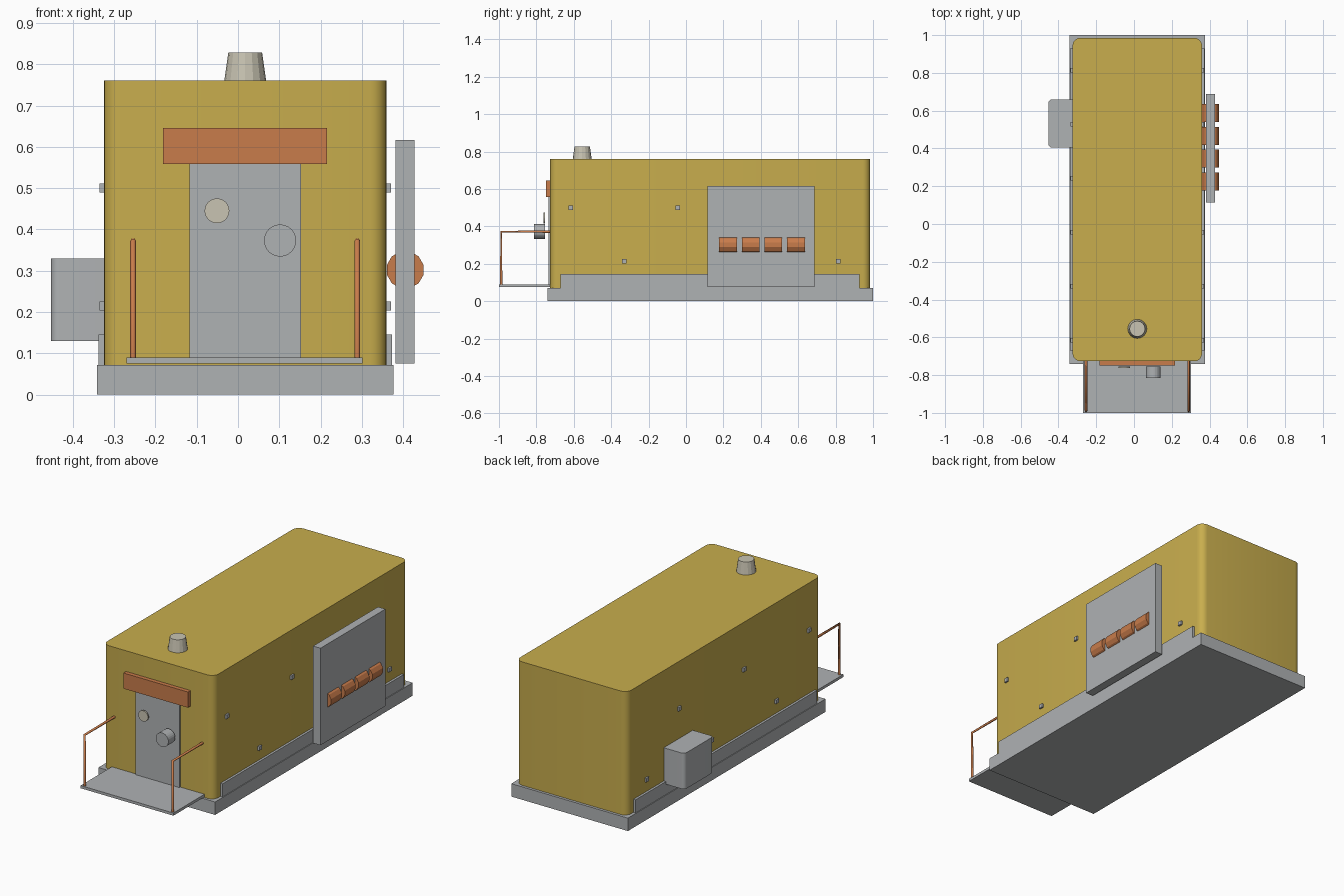
import bpy
import math

cube = bpy.data.objects.get("Cube")
if cube:
    bpy.data.objects.remove(cube, do_unlink=True)

CX = 0.0175  # centre line of the cabin


def material(name, rgb):
    mat = bpy.data.materials.new(name)
    mat.use_nodes = True
    color = (*rgb, 1)
    mat.diffuse_color = color
    mat.node_tree.nodes["Principled BSDF"].inputs["Base Color"].default_value = color
    return mat


yellow = material("yellow_paint", (0.58, 0.42, 0.075))
grey = material("grey_metal", (0.43, 0.445, 0.455))
orange = material("orange_paint", (0.58, 0.2, 0.07))
beige = material("beige_metal", (0.58, 0.55, 0.445))


def finish(obj, name, mat):
    obj.name = name
    obj.data.materials.append(mat)
    return obj


def box(name, mat, x, y, z):
    """Box from its (min, max) range on each axis."""
    ranges = (x, y, z)
    bpy.ops.mesh.primitive_cube_add(size=1, location=[(a + b) / 2 for a, b in ranges])
    obj = bpy.context.object
    obj.scale = [b - a for a, b in ranges]
    bpy.ops.object.transform_apply(location=False, rotation=False, scale=True)
    return finish(obj, name, mat)


def round_upright_edges(obj, radius, test=lambda x: True):
    """Bevel the vertical edges whose x passes the test."""
    weights = obj.data.attributes.new("bevel_weight_edge", "FLOAT", "EDGE")
    for edge in obj.data.edges:
        a, b = (obj.data.vertices[i].co for i in edge.vertices)
        if abs(a.z - b.z) > 0.01 and test(a.x):
            weights.data[edge.index].value = 1
    bevel = obj.modifiers.new("rounded_corners", "BEVEL")
    bevel.limit_method = "WEIGHT"
    bevel.width = radius
    bevel.segments = 5
    bpy.context.view_layer.objects.active = obj
    bpy.ops.object.modifier_apply(modifier=bevel.name)
    bpy.ops.object.shade_smooth_by_angle(angle=math.radians(35))


def cylinder(name, mat, radius, depth, location, rotation=(0, 0, 0), sides=24):
    bpy.ops.mesh.primitive_cylinder_add(vertices=sides, radius=radius, depth=depth,
                                        location=location, rotation=rotation)
    return finish(bpy.context.object, name, mat)


# Plinth, side skirts and cabin shell
box("plinth", grey, (-0.342, 0.377), (-0.74, 1), (0, 0.072))
for side, x in (("left", (0.33, 0.373)), ("right", (-0.338, -0.295))):
    box(side + "_skirt", grey, x, (-0.67, 0.928), (0.06, 0.145))
cabin = box("cabin", yellow, (-0.325, 0.36), (-0.726, 0.985), (0.072, 0.76))
round_upright_edges(cabin, 0.04)

# Entrance: deck, door, header board and door fittings
box("entrance_deck", grey, (-0.27, 0.302), (-1, -0.726), (0.075, 0.09))
box("door", grey, (-0.118, 0.153), (-0.734, -0.72), (0.09, 0.56))
box("header_board", orange, (-0.182, 0.216), (-0.749, -0.726), (0.558, 0.645))
facing = (math.pi / 2, 0, 0)
cylinder("door_window", beige, 0.03, 0.008, (-0.051, -0.759, 0.445), facing)
cylinder("door_lamp", grey, 0.039, 0.06, (0.102, -0.784, 0.373), facing)

# Hand rails on both sides of the deck
for side, x in (("left", 0.289), ("right", -0.254)):
    curve = bpy.data.curves.new(side + "_rail", "CURVE")
    curve.dimensions = "3D"
    curve.bevel_depth = 0.007
    curve.bevel_resolution = 1
    curve.use_fill_caps = True
    spline = curve.splines.new("POLY")
    path = [(x, -0.988, 0.088), (x, -0.988, 0.372), (x, -0.726, 0.372)]
    spline.points.add(len(path) - 1)
    for point, co in zip(spline.points, path):
        point.co = (*co, 1)
    rail = bpy.data.objects.new(side + "_rail", curve)
    bpy.context.collection.objects.link(rail)
    finish(rail, side + "_rail", orange)

# Tapered roof vent
bpy.ops.mesh.primitive_cone_add(vertices=16, radius1=0.051, radius2=0.041, depth=0.07,
                                location=(CX, -0.555, 0.793))
finish(bpy.context.object, "roof_vent", beige)

# Side panel with its row of rollers
box("side_panel", grey, (0.382, 0.428), (0.115, 0.687), (0.075, 0.616))
for i in range(4):
    roller = cylinder(f"roller_{i + 1}", orange, 0.046, 0.095,
                      (0.405, 0.225 + 0.121 * i, 0.302), facing, sides=12)
    roller.rotation_euler.y = math.radians(15)

# Equipment box on the other side
unit = box("equipment_box", grey, (-0.453, -0.32), (0.404, 0.66), (0.13, 0.33))
round_upright_edges(unit, 0.02, lambda x: x < 0)

# Wall studs in a zigzag along both sides
for side, x in (("left", 0.36), ("right", -0.325)):
    for i in range(6):
        y = -0.615 + 0.286 * i
        z = 0.214 if i % 2 else 0.5
        box(f"{side}_stud_{i + 1}", grey, (x - 0.01, x + 0.01),
            (y - 0.012, y + 0.012), (z - 0.011, z + 0.011))
